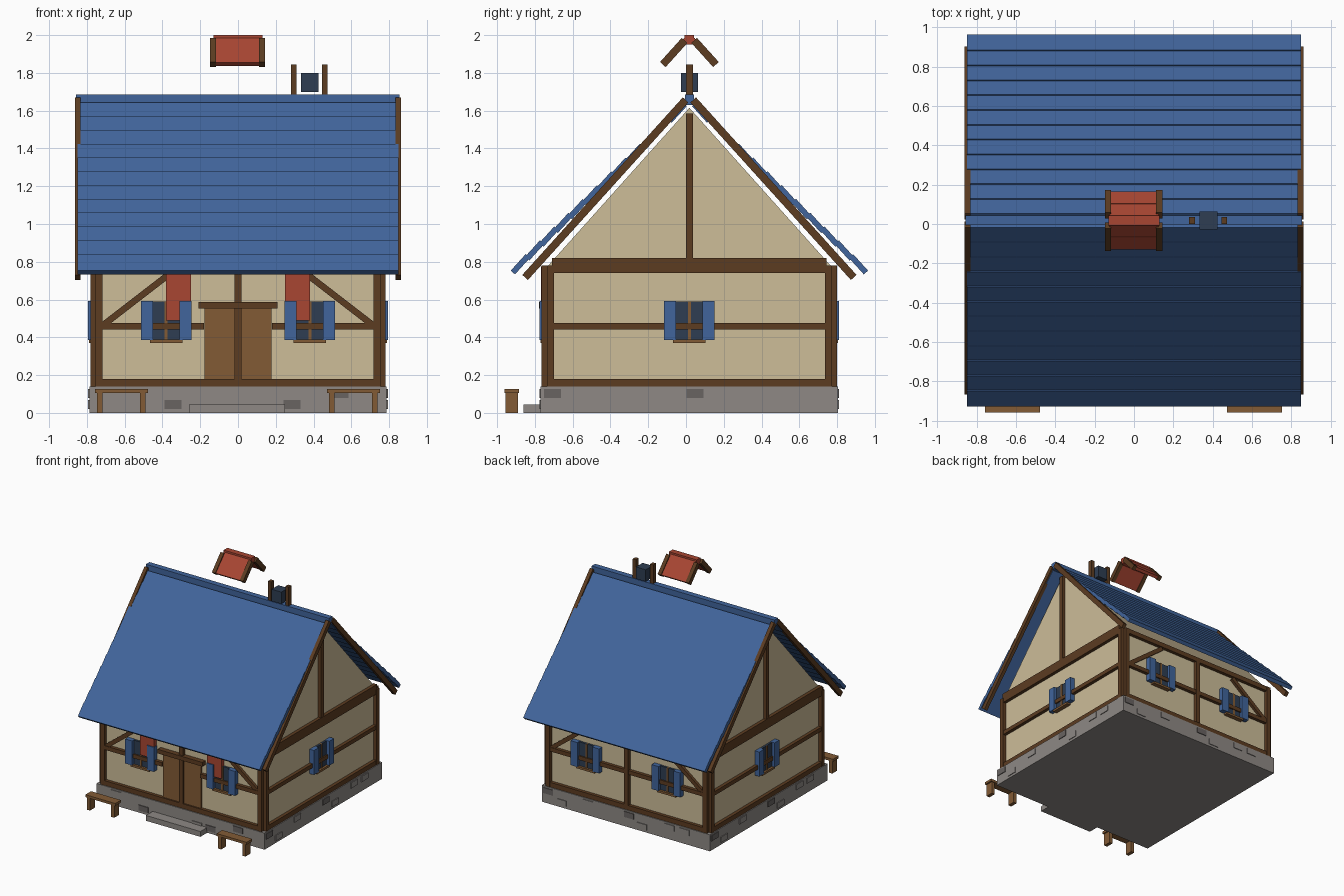
import bpy, bmesh, math
from mathutils import Matrix, Vector

if "Cube" in bpy.data.objects:
    bpy.data.objects.remove(bpy.data.objects["Cube"])

C = 0.018                      # y of the house centre line
SLOPE = math.atan(1.106)       # pitch of rafters


def material(name, r, g, b):
    m = bpy.data.materials.new(name)
    lin = [((c / 255 + 0.055) / 1.055) ** 2.4 for c in (r, g, b)]
    m.diffuse_color = (*lin, 1)
    m.use_nodes = True
    m.node_tree.nodes["Principled BSDF"].inputs["Base Color"].default_value = m.diffuse_color
    return m


BLUE = material("roof_blue", 65, 101, 156)
CREAM = material("plaster_cream", 205, 189, 153)
DARK = material("dark_timber", 92, 60, 33)
LIGHT = material("light_timber", 130, 91, 53)
RED = material("red", 168, 70, 50)
NAVY = material("window_navy", 46, 61, 82)
GREY = material("stone_grey", 142, 137, 133)
STONE = material("dark_stone", 104, 99, 97)


def build(name, mat, boxes):
    """One object from a list of (matrix, size) boxes."""
    bm = bmesh.new()
    for mtx, size in boxes:
        bmesh.ops.create_cube(bm, size=1, matrix=mtx @ Matrix.Diagonal((*size, 1)))
    me = bpy.data.meshes.new(name)
    bm.to_mesh(me)
    bm.free()
    me.materials.append(mat)
    ob = bpy.data.objects.new(name, me)
    bpy.context.collection.objects.link(ob)
    return ob


def box(x0, x1, y0, y1, z0, z1):
    return (Matrix.Translation(((x0 + x1) / 2, (y0 + y1) / 2, (z0 + z1) / 2)),
            (x1 - x0, y1 - y0, z1 - z0))


def on_wall(side, u0, u1, d0, d1, z0, z1, tilt=0):
    """Box on wall 0 front, 1 right, 2 back, 3 left; u along wall, d outward."""
    m, s = box(u0, u1, -d1, -d0, z0, z1)
    turn = Matrix.Translation((0, C, 0)) @ Matrix.Rotation(side * math.pi / 2, 4, 'Z')
    return turn @ m @ Matrix.Rotation(tilt, 4, 'Y'), s


def sloped(s, x0, x1, d, z, length, thick):
    """Board lying along the roof pitch, s = -1 front or 1 back."""
    m = Matrix.Translation(((x0 + x1) / 2, C + s * d, z)) @ Matrix.Rotation(-s * SLOPE, 4, 'X')
    return m, (x1 - x0, length, thick)


# stone base, step and accent stones
build("stone_base", GREY, [box(-0.787, 0.787, C - 0.787, C + 0.787, 0, 0.14)])
build("door_step", GREY, [box(-0.26, 0.25, -0.86, -0.76, 0, 0.045)])
spots = {0: [(-0.6, 1, 0), (-0.345, 0, 1), (0.155, 0, 0), (0.285, 0, 1), (0.54, 1, 1)],
         1: [(-0.725, 1, 1), (-0.6, 0, 0), (-0.35, 1, 0), (0.03, 1, 1), (0.155, 0, 0),
             (0.41, 1, 0), (0.55, 1, 0)]}
spots[2], spots[3] = spots[1], spots[1]
for name, mat, dark in (("grey_stones", GREY, 0), ("dark_stones", STONE, 1)):
    build(name, mat, [on_wall(w, u - 0.045, u + 0.045, 0.78, 0.793,
                              0.02 + hi * 0.06, 0.067 + hi * 0.06)
                      for w in spots for u, hi, dk in spots[w] if dk == dark])

# plaster walls and gable prism
build("walls", CREAM, [box(-0.752, 0.752, C - 0.752, C + 0.752, 0.14, 0.775)])
bm = bmesh.new()
tri = [bm.verts.new((-0.752, C + y, z)) for y, z in ((-0.752, 0.775), (0.752, 0.775), (0, 1.615))]
face = bm.faces.new(tri)
ext = bmesh.ops.extrude_face_region(bm, geom=[face])
bmesh.ops.translate(bm, vec=(1.504, 0, 0),
                    verts=[v for v in ext["geom"] if isinstance(v, bmesh.types.BMVert)])
bmesh.ops.recalc_face_normals(bm, faces=bm.faces)
me = bpy.data.meshes.new("gable")
bm.to_mesh(me)
bm.free()
me.materials.append(CREAM)
bpy.context.collection.objects.link(bpy.data.objects.new("gable", me))

# timber frame on every wall
frame = []
for w in range(4):
    for s in (-1, 1):
        a, b = sorted((s * 0.717, s * 0.755))
        frame.append(on_wall(w, a, b, 0.745, 0.782, 0.14, 0.78))
    frame.append(on_wall(w, -0.717, 0.717, 0.745, 0.78, 0.14, 0.18))
    frame.append(on_wall(w, -0.717, 0.717, 0.745, 0.78, 0.74, 0.78))
    if w == 0:
        frame += [on_wall(w, -0.717, -0.18, 0.745, 0.78, 0.442, 0.476),
                  on_wall(w, 0.18, 0.717, 0.745, 0.78, 0.442, 0.476)]
    else:
        frame.append(on_wall(w, -0.717, 0.717, 0.745, 0.78, 0.442, 0.476))
    if w % 2:     # gable tie beam and king post
        frame.append(on_wall(w, -0.727, 0.727, 0.745, 0.78, 0.78, 0.82))
        frame.append(on_wall(w, -0.019, 0.019, 0.745, 0.778, 0.78, 1.585))
    else:         # centre post and diagonal braces
        frame.append(on_wall(w, -0.019, 0.019, 0.745, 0.782, 0.18, 0.74))
        run, rise = 0.35, 0.27
        ln = math.hypot(run, rise)
        for s in (-1, 1):
            u, z = s * 0.545, 0.595
            frame.append(on_wall(w, u - ln / 2, u + ln / 2, 0.745, 0.776, z - 0.017, z + 0.017,
                                 s * math.atan2(rise, run)))
build("timber_frame", DARK, frame)

# door with lintel
build("door", LIGHT, [on_wall(0, -0.178, 0.178, 0.745, 0.768, 0.18, 0.56)])
build("door_lintel", DARK, [on_wall(0, -0.21, 0.21, 0.745, 0.795, 0.552, 0.587)])

# windows with shutters, sills and mullions
wins = [(w, u) for w in (0, 2) for u in (-0.38, 0.38)] + [(1, 0), (3, 0)]
build("window_glass", NAVY, [on_wall(w, u - 0.07, u + 0.07, 0.745, 0.769, 0.385, 0.59) for w, u in wins])
build("window_mullions", LIGHT, [on_wall(w, u - 0.008, u + 0.008, 0.745, 0.775, 0.385, 0.59) for w, u in wins])
build("window_sills", LIGHT, [on_wall(w, u - 0.086, u + 0.086, 0.745, 0.788, 0.37, 0.388) for w, u in wins])
build("shutters", BLUE, [on_wall(w, u + s * 0.102 - 0.032, u + s * 0.102 + 0.032, 0.745, 0.793, 0.385, 0.592)
                         for w, u in wins for s in (-1, 1)])

# hanging red banners
build("banners", RED, [on_wall(0, s * 0.315 - 0.066, s * 0.315 + 0.066, 0.745, 0.785, 0.49, 0.775)
                       for s in (-1, 1)])

# stepped roof planks, ridge and verge rafters
planks = []
for s in (-1, 1):
    for i in range(12):
        t = i / 11
        planks.append(sloped(s, -0.85, 0.85, 0.065 + 0.83 * t, 1.59 - 0.803 * t, 0.118, 0.03))
build("roof_planks", BLUE, planks)
build("roof_ridge", BLUE, [box(-0.858, 0.855, C - 0.024, C + 0.024, 1.63, 1.685)])
build("verge_rafters", DARK, [sloped(s, x - 0.015, x + 0.015, 0.445, 1.187, 1.267, 0.04)
                              for s in (-1, 1) for x in (-0.848, 0.848)])

# chimney block with its two posts
build("chimney", NAVY, [box(0.333, 0.425, C - 0.045, C + 0.045, 1.7, 1.8)])
build("chimney_posts", DARK, [box(x - 0.015, x + 0.015, C - 0.018, C + 0.018, 1.64, 1.845)
                              for x in (0.296, 0.459)])

# small red roof above the chimney
build("small_roof", RED, [sloped(s, -0.125, 0.125, d, z, 0.092, 0.025)
                          for s in (-1, 1) for d, z in ((0.048, 1.943), (0.108, 1.88))]
      + [box(-0.13, 0.13, C - 0.025, C + 0.025, 1.95, 2.0)])
build("small_roof_rafters", DARK, [sloped(s, x - 0.016, x + 0.016, 0.083, 1.908, 0.172, 0.04)
                                   for s in (-1, 1) for x in (-0.132, 0.128)])

# two benches
for side, x in (("left", -0.617), ("right", 0.612)):
    build(side + "_bench", LIGHT, [box(x - 0.14, x + 0.14, -0.96, -0.884, 0.105, 0.126)]
          + [box(x + k - 0.015, x + k + 0.015, -0.955, -0.89, 0, 0.106) for k in (-0.115, 0.112)])
